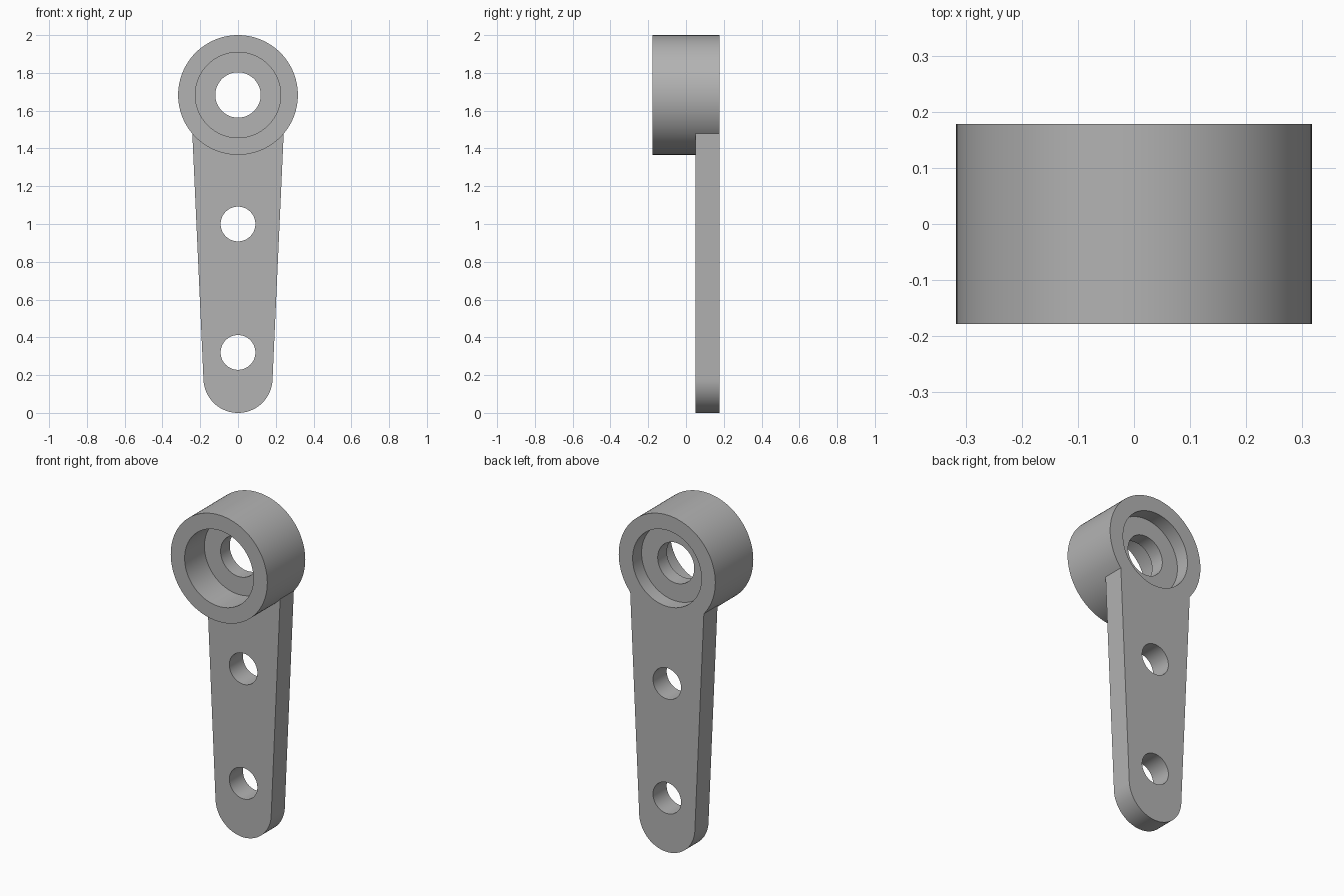
import bpy
import bmesh
from math import sin, cos, pi, radians

if "Cube" in bpy.data.objects:
    bpy.data.objects.remove(bpy.data.objects["Cube"], do_unlink=True)

HUB_Z, HUB_R, HALF = 1.683, 0.317, 0.178
ARM_FRONT, TIP_R = 0.05, 0.183

metal = bpy.data.materials.new("grey metal")
metal.use_nodes = True
grey = (0.45, 0.45, 0.45, 1)
metal.diffuse_color = grey
metal.node_tree.nodes["Principled BSDF"].inputs["Base Color"].default_value = grey


def arc(r, z, start=0, end=2 * pi, n=96):
    """Points on an arc in the xz plane."""
    return [(r * cos(start + (end - start) * i / n), z + r * sin(start + (end - start) * i / n))
            for i in range(n + 1)]


def prism(name, outline, y0, y1):
    """Extrude an xz outline from y0 to y1."""
    bm = bmesh.new()
    face = bm.faces.new([bm.verts.new((x, y0, z)) for x, z in outline])
    new = bmesh.ops.extrude_face_region(bm, geom=[face])["geom"]
    bmesh.ops.translate(bm, vec=(0, y1 - y0, 0),
                        verts=[v for v in new if isinstance(v, bmesh.types.BMVert)])
    bmesh.ops.recalc_face_normals(bm, faces=bm.faces)
    mesh = bpy.data.meshes.new(name)
    bm.to_mesh(mesh)
    bm.free()
    mesh.materials.append(metal)
    obj = bpy.data.objects.new(name, mesh)
    bpy.context.collection.objects.link(obj)
    return obj


def cylinder(name, r, z, y0, y1):
    return prism(name, arc(r, z)[:-1], y0, y1)


def combine(target, tool, operation):
    """Apply a boolean and discard the tool."""
    mod = target.modifiers.new(operation.title(), "BOOLEAN")
    mod.operation, mod.object, mod.solver = operation, tool, "EXACT"
    bpy.context.view_layer.objects.active = target
    bpy.ops.object.modifier_apply(modifier=mod.name)
    bpy.data.objects.remove(tool, do_unlink=True)


# Tapered arm with a round tip, joined to the hub
lever = cylinder("lever_arm_with_hub", HUB_R, HUB_Z, -HALF, HALF)
tip = arc(TIP_R, TIP_R, pi, 2 * pi, 48)
arm = prism("arm", tip + [(0.245, 1.55), (-0.245, 1.55)], ARM_FRONT, HALF)
combine(lever, arm, "UNION")

# Deep front recess, shallow back recess, hub bore and two arm holes
for name, r, z, y0, y1 in (
        ("front_recess", 0.226, HUB_Z, -0.3, 0.008),
        ("back_recess", 0.226, HUB_Z, 0.094, 0.3),
        ("hub_bore", 0.12, HUB_Z, -0.3, 0.3),
        ("middle_hole", 0.092, 1.0, -0.3, 0.3),
        ("lower_hole", 0.092, 0.32, -0.3, 0.3)):
    combine(lever, cylinder(name, r, z, y0, y1), "DIFFERENCE")

# Smooth round walls, sharp rims
bpy.ops.object.select_all(action="DESELECT")
lever.select_set(True)
bpy.context.view_layer.objects.active = lever
bpy.ops.object.shade_smooth_by_angle(angle=radians(30))
